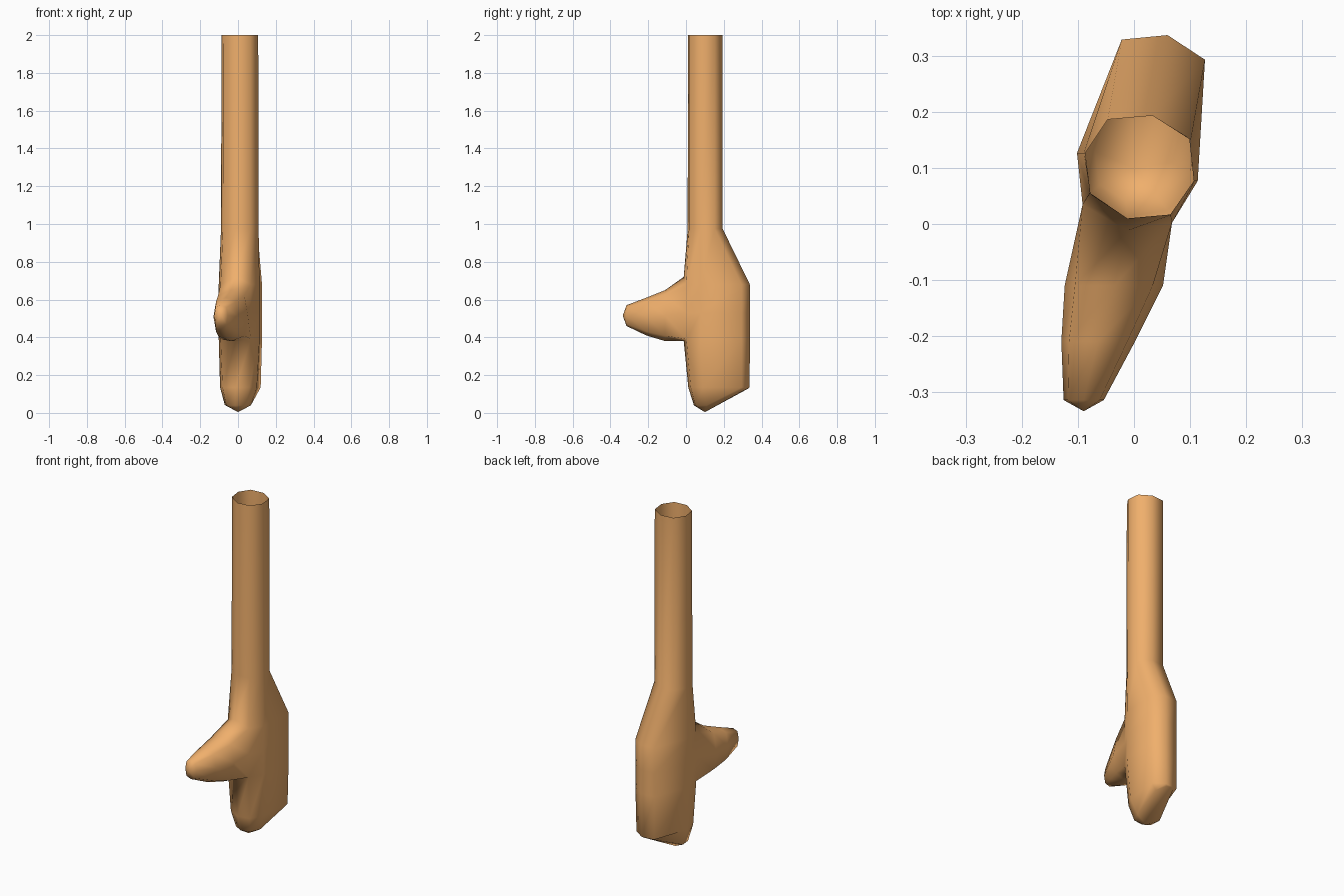
import bpy, bmesh, math

if "Cube" in bpy.data.objects:
    bpy.data.objects.remove(bpy.data.objects["Cube"])

bm = bmesh.new()


def ring(points):
    return [bm.verts.new(p) for p in points]


def flat(outline, z, drop=()):
    # horizontal ring; drop = per-corner height changes
    drop = dict(drop)
    return ring([(x, y, z + drop.get(i, 0)) for i, (x, y) in enumerate(outline)])


def bridge(a, b, skip=()):
    n = len(a)
    for i in range(n):
        if i not in skip:
            j = (i + 1) % n
            bm.faces.new((a[i], a[j], b[j], b[i]))


def cap(a, tip):
    t = bm.verts.new(tip)
    for i in range(len(a)):
        bm.faces.new((a[i], a[(i + 1) % len(a)], t))


# Eight-sided outlines, starting at the back left and going clockwise
arm = [(-.047, .187), (.033, .194), (.099, .152), (.107, .077),
       (.065, .017), (-.012, .01), (-.078, .055), (-.087, .127)]
wrist = [(-.047, .187), (.035, .194), (.102, .152), (.109, .077),
         (.066, .016), (-.012, .009), (-.08, .054), (-.09, .127)]
palm = [(-.022, .33), (.06, .338), (.127, .294), (.114, .077),
        (.068, .002), (-.012, -.012), (-.092, .035), (-.102, .127)]
lower = [(-.022, .33), (.058, .337), (.12, .294), (.1, .09),
         (.06, .025), (-.012, .012), (-.082, .05), (-.095, .127)]

# Sleeve and palm, top open
r_top = flat(arm, 2.0)
r_wrist = flat(wrist, .975)
r_up = flat(palm, .68, {4: 0, 5: .04, 6: 0})
r_mid = flat(palm, .53)
r_low = flat(palm, .39, {5: -.01})
r_base = flat(lower, .135)
bridge(r_top, r_wrist)
bridge(r_wrist, r_up)
bridge(r_up, r_mid, skip=(4, 5))     # opening for the thumb
bridge(r_mid, r_low, skip=(4, 5))
bridge(r_low, r_base)

# Rounded fingertip end
r_end = ring([(-.005, .322, .128), (.045, .328, .128), (.085, .285, .108), (.068, .11, .04),
              (.04, .05, .04), (-.015, .042, .04), (-.062, .07, .04), (-.07, .13, .042)])
bridge(r_base, r_end)
cap(r_end, (0, .1, .004))

# Thumb growing from the opening toward the front
loop = [r_up[4], r_up[5], r_up[6], r_mid[6], r_low[6], r_low[5], r_low[4], r_mid[4]]
sections = [(-.11, -.036, .515, .088, .135), (-.21, -.064, .51, .066, .1),
            (-.315, -.09, .515, .036, .055)]
for y, cx, cz, rx, rz in sections:
    pts = []
    for k in range(8):
        a = math.radians(45 + 45 * k)
        f = 1.12 if k % 2 == 0 else 1.0
        pts.append((cx + rx * f * math.cos(a), y, cz + rz * f * math.sin(a)))
    nxt = ring(pts)
    bridge(loop, nxt)
    loop = nxt
cap(loop, (-.09, -.335, .515))

bmesh.ops.recalc_face_normals(bm, faces=bm.faces[:])
mesh = bpy.data.meshes.new("mitten_arm")
bm.to_mesh(mesh)
bm.free()
for p in mesh.polygons:
    p.use_smooth = True
obj = bpy.data.objects.new("mitten_arm", mesh)
bpy.context.collection.objects.link(obj)

# Skin colour
mat = bpy.data.materials.new("skin")
mat.diffuse_color = (.87, .43, .15, 1)
mat.use_nodes = True
mat.node_tree.nodes["Principled BSDF"].inputs["Base Color"].default_value = mat.diffuse_color
mesh.materials.append(mat)
